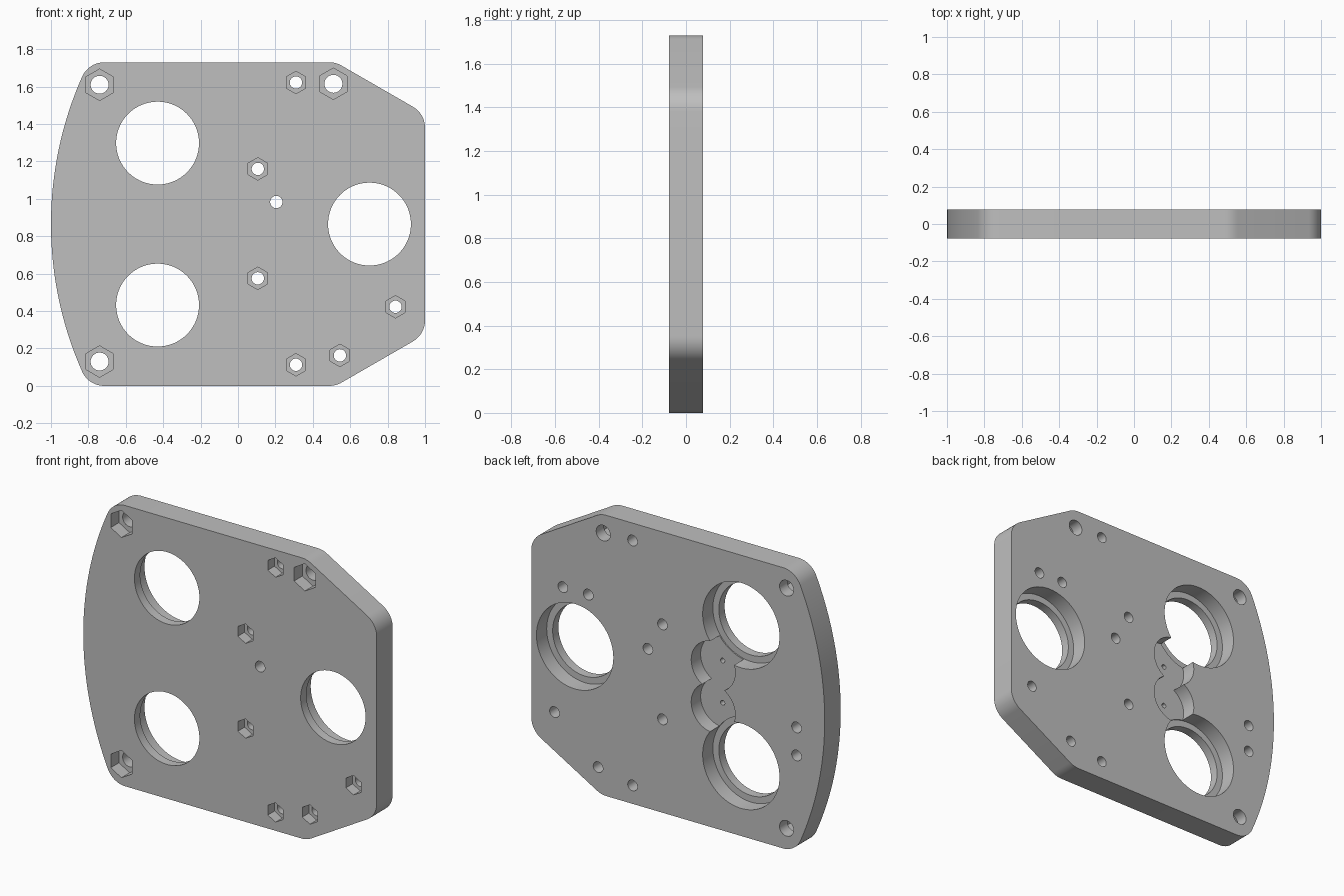
import bpy
import bmesh
import math
from mathutils import Matrix, Vector

cube = bpy.data.objects.get("Cube")
if cube:
    bpy.data.objects.remove(cube, do_unlink=True)

FRONT, BACK = -0.078, 0.078
TOP, MID = 1.73, 0.865
FILLET = 0.13

grey = bpy.data.materials.new("plate_grey")
grey.use_nodes = True
GREY = (0.52, 0.52, 0.52, 1)
grey.diffuse_color = GREY
grey.node_tree.nodes["Principled BSDF"].inputs["Base Color"].default_value = GREY


def add_object(name, bm):
    mesh = bpy.data.meshes.new(name)
    bmesh.ops.recalc_face_normals(bm, faces=bm.faces)
    bm.to_mesh(mesh)
    bm.free()
    obj = bpy.data.objects.new(name, mesh)
    bpy.context.collection.objects.link(obj)
    return obj


def arc(cx, cz, r, start, end, steps):
    """Points on an arc, angles in degrees."""
    angles = [math.radians(start + (end - start) * i / steps) for i in range(steps + 1)]
    return [(cx + r * math.cos(a), cz + r * math.sin(a)) for a in angles]


def upper_outline():
    """Upper half of the plate edge, from the right side round to the left."""
    # Rounded corners at both ends of the sloped shoulder
    slope = math.radians(30)
    corner_z, corner_x = 1.455, 0.523
    pts = arc(1 - FILLET, corner_z - FILLET * math.tan(slope), FILLET, 0, 60, 10)
    pts += arc(corner_x - FILLET * math.tan(slope / 2), TOP - FILLET, FILLET, 60, 90, 6)
    # Top left corner blended into the wide bowed side
    bow = 1.95
    cx = bow - 1
    dz = TOP - FILLET - MID
    dx = math.sqrt((bow - FILLET) ** 2 - dz ** 2)
    end = 180 - math.degrees(math.atan2(dz, dx))
    pts += arc(cx - dx, TOP - FILLET, FILLET, 90, end, 10)
    pts += arc(cx, MID, bow, end, 180, 16)[1:]
    return pts


def make_plate():
    upper = upper_outline()
    lower = [(x, 2 * MID - z) for x, z in reversed(upper[:-1])]
    bm = bmesh.new()
    face = bm.faces.new([bm.verts.new((x, FRONT, z)) for x, z in upper + lower])
    moved = bmesh.ops.extrude_face_region(bm, geom=[face])["geom"]
    verts = [v for v in moved if isinstance(v, bmesh.types.BMVert)]
    bmesh.ops.translate(bm, verts=verts, vec=(0, BACK - FRONT, 0))
    return add_object("mounting_plate", bm)


def cut(target, name, centres, radius, y0, y1, sides=48):
    """Cut prisms or cylinders running along y from y0 to y1."""
    bm = bmesh.new()
    for x, z in centres:
        place = Matrix.Translation(Vector((x, (y0 + y1) / 2, z))) @ Matrix.Rotation(math.pi / 2, 4, "X")
        bmesh.ops.create_cone(bm, cap_ends=True, segments=sides, radius1=radius,
                              radius2=radius, depth=y1 - y0, matrix=place)
    cutter = add_object(name, bm)
    cutter.hide_render = True
    mod = target.modifiers.new(name, "BOOLEAN")
    mod.operation = "DIFFERENCE"
    mod.solver = "EXACT"
    mod.object = cutter
    bpy.context.view_layer.update()
    result = target.evaluated_get(bpy.context.evaluated_depsgraph_get())
    mesh = bpy.data.meshes.new_from_object(result)
    target.modifiers.clear()
    target.data = mesh
    bpy.data.objects.remove(cutter, do_unlink=True)


plate = make_plate()
OUT = 0.05  # overshoot past a face

# Three large stepped bores
bores = [(-0.43, MID + 0.433), (-0.43, MID - 0.433), (0.703, MID)]
cut(plate, "bore_cutter", bores, 0.2215, FRONT - OUT, BACK + OUT, 96)
cut(plate, "counterbore_cutter", bores, 0.262, BACK - 0.1, BACK + OUT, 96)

# Overlapping round pockets on the back, with a small pin hole in each
pockets = [(-0.24, MID + 0.13), (-0.24, MID - 0.13)]
for centre in pockets:
    cut(plate, "pocket_cutter", [centre], 0.15, BACK - 0.092, BACK + OUT, 64)
cut(plate, "pin_cutter", pockets, 0.015, BACK - 0.13, BACK, 16)

# Bolt holes with hexagonal nut recesses on the front
large_bolts = [(-0.74, 1.61), (-0.74, 0.13), (0.51, 1.615)]
small_bolts = [(0.31, 1.622), (0.31, 0.113), (0.545, 0.163), (0.842, 0.423),
               (0.106, 1.16), (0.106, 0.575)]
for bolts, hole, nut, depth in ((large_bolts, 0.048, 0.084, 0.08),
                                (small_bolts, 0.033, 0.06, 0.065)):
    cut(plate, "bolt_cutter", bolts, hole, FRONT - OUT, BACK + OUT, 32)
    cut(plate, "nut_cutter", bolts, nut, FRONT - OUT, FRONT + depth, 6)

# Plain through hole, then two pairs of blind holes on the back
cut(plate, "centre_hole_cutter", [(0.205, 0.983)], 0.033, FRONT - OUT, BACK + OUT, 32)
blind = [(0.785, 1.208), (0.612, 1.208), (-0.808, 0.77), (-0.808, 0.597)]
cut(plate, "blind_hole_cutter", blind, 0.033, BACK - 0.1, BACK + OUT, 32)

plate.data.materials.clear()
plate.data.materials.append(grey)
for poly in plate.data.polygons:
    poly.material_index = 0

bpy.ops.object.select_all(action="DESELECT")
plate.select_set(True)
bpy.context.view_layer.objects.active = plate
bpy.ops.object.shade_smooth_by_angle(angle=math.radians(25))
